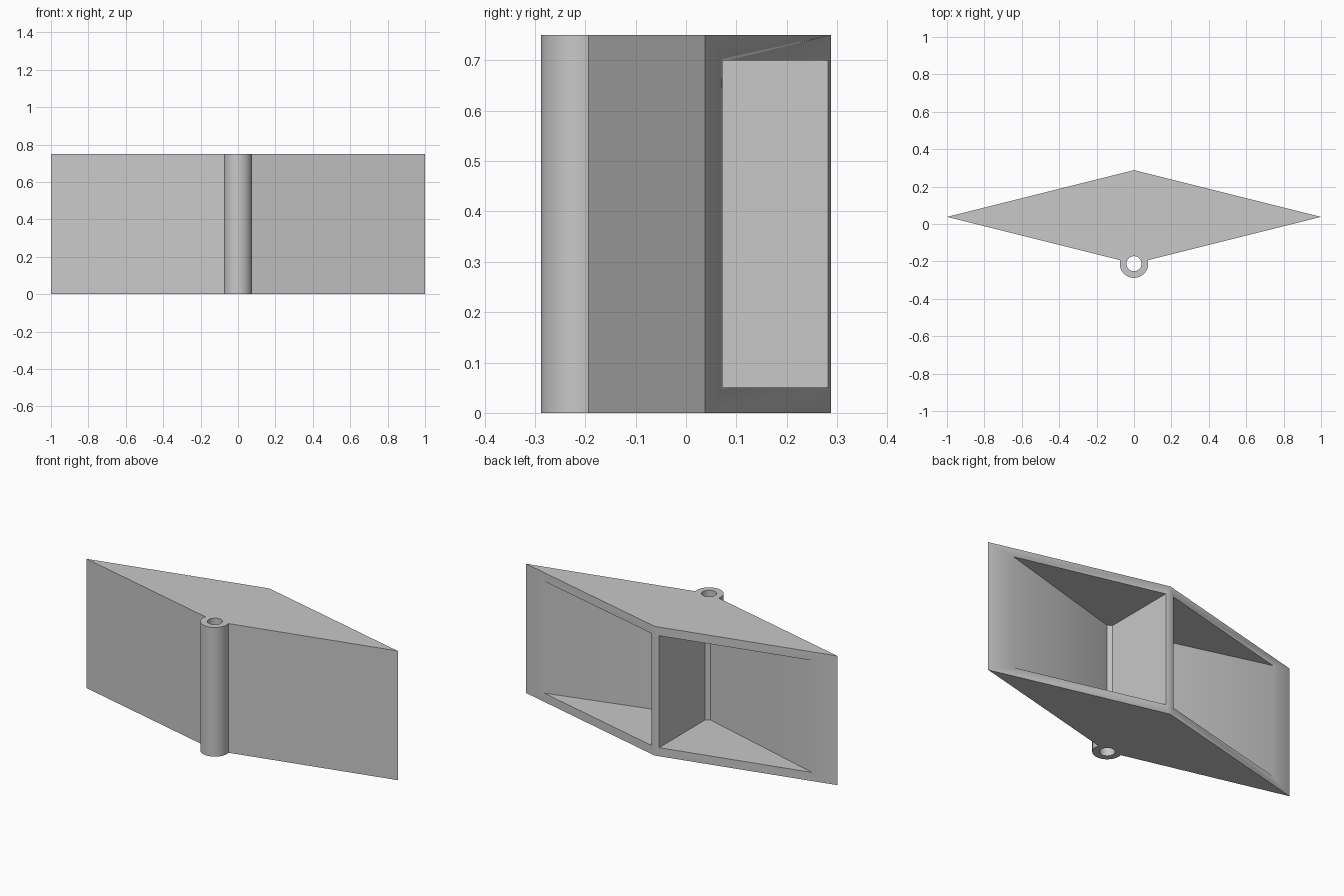
import bpy, bmesh, math

HEIGHT = 0.75
MID_Y = 0.038            # y of the two side tips
TUBE_Y = MID_Y - 0.25    # tube sits on the front corner

cube = bpy.data.objects.get("Cube")
if cube:
    bpy.data.objects.remove(cube, do_unlink=True)

grey = bpy.data.materials.new("plain grey")
grey.use_nodes = True
colour = (0.58, 0.58, 0.58, 1)
grey.diffuse_color = colour
grey.node_tree.nodes["Principled BSDF"].inputs["Base Color"].default_value = colour


def prism(name, outline, z0, z1):
    """Extrude a flat outline from z0 to z1."""
    bm = bmesh.new()
    base = bm.faces.new([bm.verts.new((x, y, z0)) for x, y in outline])
    top = bmesh.ops.extrude_face_region(bm, geom=[base])["geom"]
    verts = [g for g in top if isinstance(g, bmesh.types.BMVert)]
    bmesh.ops.translate(bm, verts=verts, vec=(0, 0, z1 - z0))
    bmesh.ops.recalc_face_normals(bm, faces=bm.faces)
    mesh = bpy.data.meshes.new(name)
    bm.to_mesh(mesh)
    bm.free()
    mesh.materials.append(grey)
    obj = bpy.data.objects.new(name, mesh)
    bpy.context.collection.objects.link(obj)
    return obj


def circle(radius, sides=64):
    steps = [2 * math.pi * i / sides for i in range(sides)]
    return [(radius * math.cos(a), TUBE_Y + radius * math.sin(a)) for a in steps]


# Diamond-shaped body
body = prism("diamond_housing",
             [(-1, MID_Y), (0, MID_Y - 0.25), (1, MID_Y), (0, MID_Y + 0.25)],
             0, HEIGHT)

# Hinge tube on the front corner, and its bore
tools = [(prism("hinge_tube", circle(0.076), 0, HEIGHT), 'UNION'),
         (prism("tube_bore", circle(0.04), -0.1, HEIGHT + 0.1), 'DIFFERENCE')]

# Two wedge pockets open to the back, either side of a central wall
slope = (0.0725 + 0.155) / (0.86 - 0.05)
pocket = [(0.025, -0.139), (0.05, -0.155), (1, -0.155 + slope * 0.95),
          (1, 0.5), (0.025, 0.5)]
for side, label in ((1, "left"), (-1, "right")):
    cutter = prism(label + "_pocket", [(side * x, y) for x, y in pocket],
                   0.05, HEIGHT - 0.05)
    tools.append((cutter, 'DIFFERENCE'))

# Combine everything into one solid
bpy.ops.object.select_all(action='DESELECT')
bpy.context.view_layer.objects.active = body
body.select_set(True)
for tool, operation in tools:
    tool.hide_render = True
    mod = body.modifiers.new(tool.name, 'BOOLEAN')
    mod.operation = operation
    mod.solver = 'EXACT'
    mod.object = tool
    bpy.ops.object.modifier_apply(modifier=mod.name)
for tool, _ in tools:
    bpy.data.objects.remove(tool, do_unlink=True)

bpy.ops.object.shade_smooth_by_angle(angle=math.radians(30))
